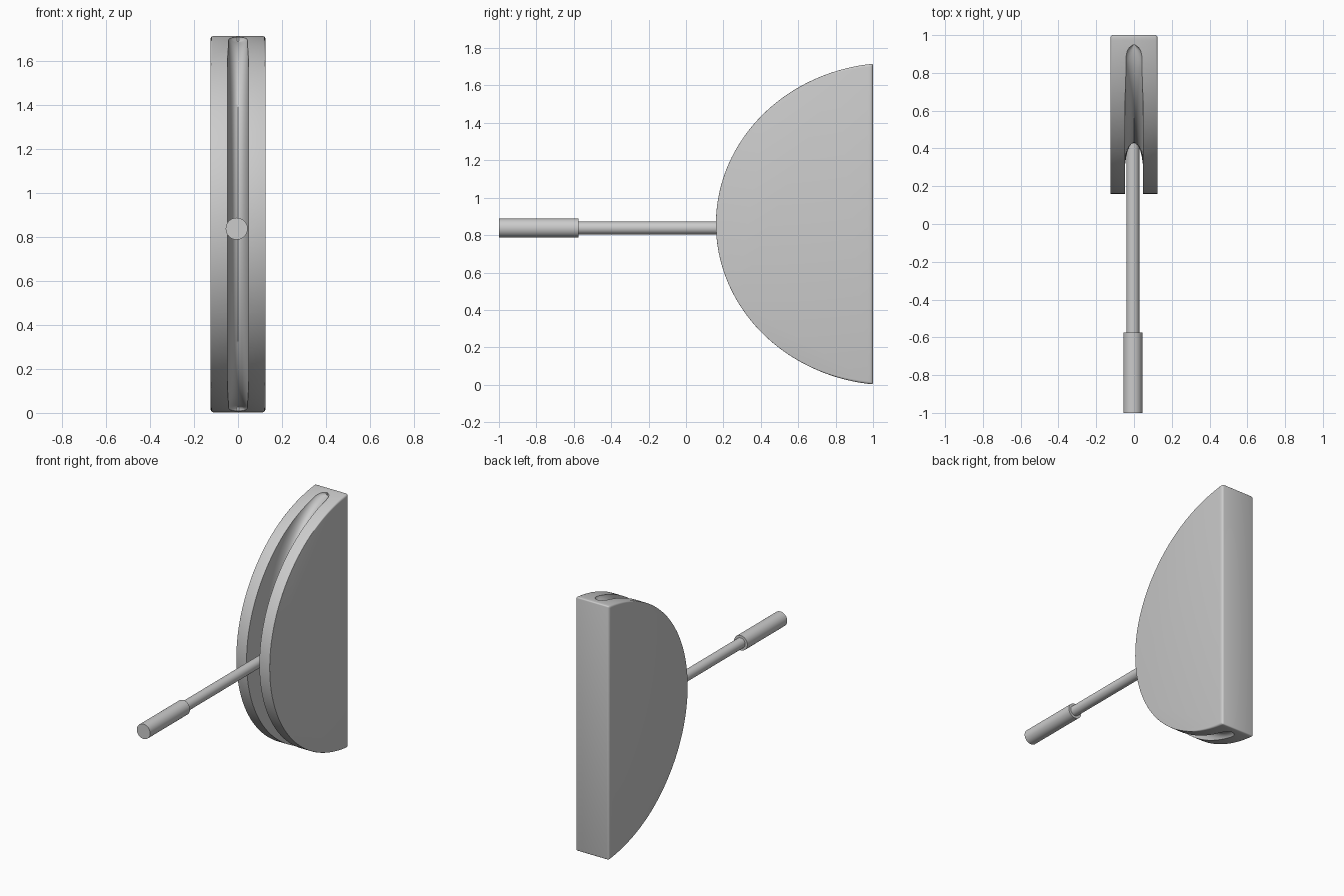
import bpy, bmesh
from math import sin, cos, pi, acos, sqrt, radians
from mathutils import Matrix

if "Cube" in bpy.data.objects:
    bpy.data.objects.remove(bpy.data.objects["Cube"])

ZC = 0.859          # height of the body's middle
HALF_W = 0.125      # half thickness of the body


def to_object(name, bm):
    bmesh.ops.recalc_face_normals(bm, faces=bm.faces)
    mesh = bpy.data.meshes.new(name)
    bm.to_mesh(mesh)
    bm.free()
    obj = bpy.data.objects.new(name, mesh)
    bpy.context.collection.objects.link(obj)
    return obj


def smooth(obj):
    bpy.ops.object.select_all(action='DESELECT')
    obj.select_set(True)
    bpy.context.view_layer.objects.active = obj
    bpy.ops.object.shade_smooth_by_angle(angle=radians(35))


def rod(name, radius, y0, y1):
    bm = bmesh.new()
    place = Matrix.Translation((-0.006, (y0 + y1) / 2, 0.838)) @ Matrix.Rotation(pi / 2, 4, 'X')
    bmesh.ops.create_cone(bm, cap_ends=True, segments=48, radius1=radius,
                          radius2=radius, depth=y1 - y0, matrix=place)
    obj = to_object(name, bm)
    smooth(obj)
    return obj


def half_disc():
    # elliptical front edge, flat back at y = 1
    bm = bmesh.new()
    yc, a, b = 1.1, 0.94, 0.862
    end = acos((yc - 1.0) / a)
    n = 96
    prof = []
    for i in range(n + 1):
        t = -end + 2 * end * i / n
        prof.append((yc - a * cos(t), ZC + b * sin(t)))
    face = bm.faces.new([bm.verts.new((-HALF_W, y, z)) for y, z in prof])
    ext = bmesh.ops.extrude_face_region(bm, geom=[face])
    bmesh.ops.translate(bm, vec=(2 * HALF_W, 0, 0),
                        verts=[g for g in ext['geom'] if isinstance(g, bmesh.types.BMVert)])
    # soften only towards the back corners
    layer = bm.edges.layers.float.new('bevel_weight_edge')
    for e in bm.edges:
        v, w = e.verts
        ymid = (v.co.y + w.co.y) / 2
        across = abs(v.co.x - w.co.x) > 0.1
        if across and ymid > 0.999:
            e[layer] = 0.6
        elif not across:
            e[layer] = max(0.1, (ymid - 0.5) * 2)
    obj = to_object('half_disc_body', bm)
    bev = obj.modifiers.new('soft_edges', 'BEVEL')
    bev.limit_method = 'WEIGHT'
    bev.width = 0.014
    bev.segments = 3
    return obj


def slot_cutter():
    # U-shaped section swept along the slot floor
    bm = bmesh.new()
    yc, a, b = 1.0, 0.57, 0.833
    end = acos(0.05 / a)
    n, k = 120, 12
    rings = []
    for i in range(n + 1):
        t = -end + 2 * end * i / n
        y, z = yc - a * cos(t), ZC + b * sin(t)
        ny, nz = -cos(t) / a, sin(t) / b
        length = sqrt(ny * ny + nz * nz)
        ny, nz = ny / length, nz / length
        w = 0.048
        if y > 0.87:
            w *= max(0.12, sqrt(max(0, 1 - ((y - 0.87) / 0.08) ** 2)))
        depth = 0.14 * cos(t) + 0.01
        sec = [(w * cos(pi * j / k), depth * (1 - sin(pi * j / k))) for j in range(k + 1)]
        sec += [(-w, 0.5), (w, 0.5)]
        rings.append([bm.verts.new((x, y + ny * o, z + nz * o)) for x, o in sec])
    m = len(rings[0])
    for r, s in zip(rings, rings[1:]):
        for j in range(m):
            bm.faces.new((r[j], r[(j + 1) % m], s[(j + 1) % m], s[j]))
    bm.faces.new(rings[0])
    bm.faces.new(rings[-1])
    obj = to_object('slot_cutter', bm)
    obj.hide_render = True
    return obj


# slotted half-disc body
body = half_disc()
cutter = slot_cutter()
cut = body.modifiers.new('slot', 'BOOLEAN')
cut.operation = 'DIFFERENCE'
cut.solver = 'EXACT'
cut.object = cutter
deps = bpy.context.evaluated_depsgraph_get()
finished = bpy.data.meshes.new_from_object(body.evaluated_get(deps))
body.modifiers.clear()
body.data = finished
bpy.data.objects.remove(cutter)
smooth(body)

# lever rod and its thicker grip
rod('lever_rod', 0.034, -0.6, 0.6)
rod('lever_grip', 0.05, -1.0, -0.575)
